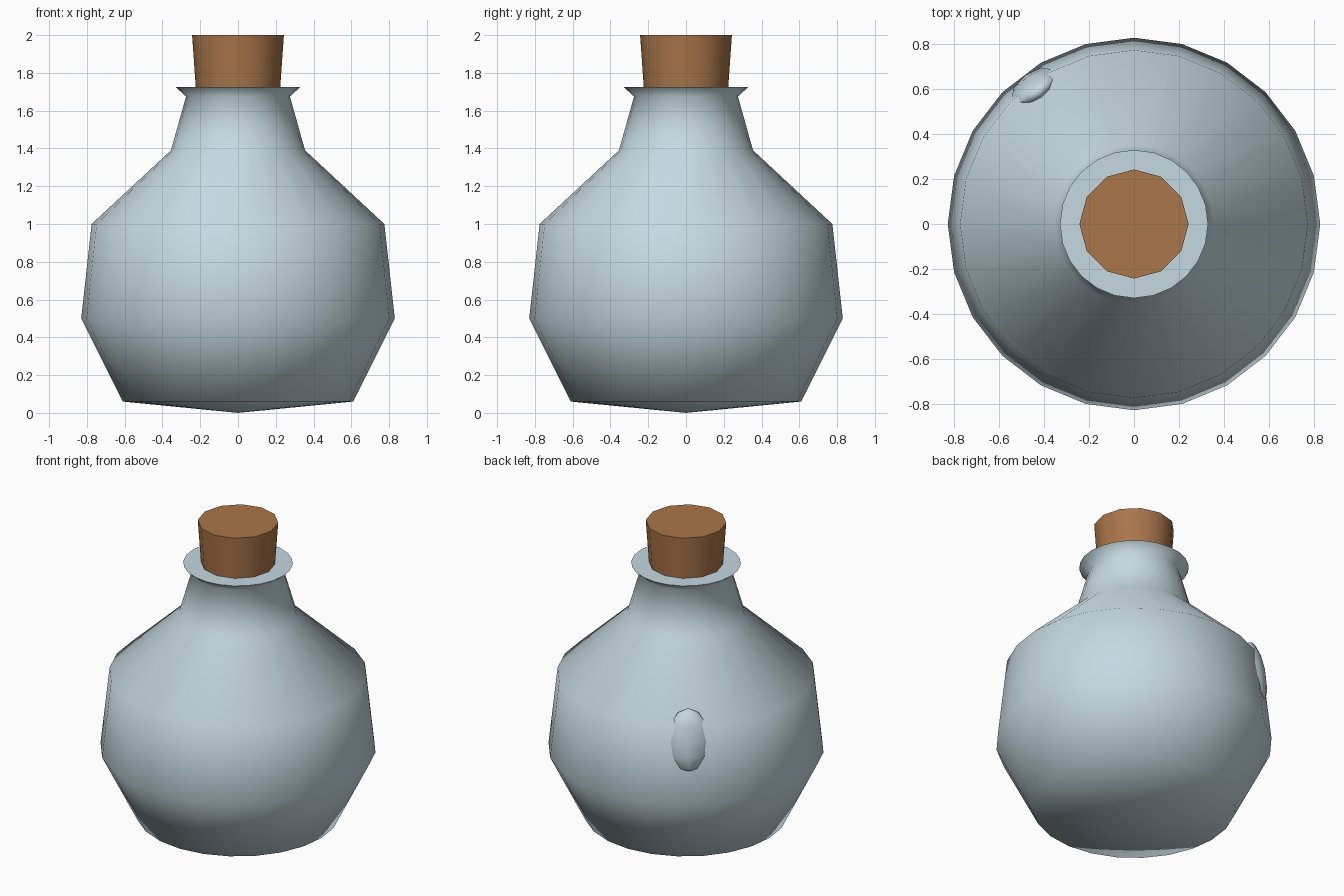
import bpy, bmesh, math
from mathutils import Matrix, Vector

old = bpy.data.objects.get("Cube")
if old:
    bpy.data.objects.remove(old, do_unlink=True)


def material(name, color):
    mat = bpy.data.materials.new(name)
    mat.use_nodes = True
    mat.diffuse_color = color
    mat.node_tree.nodes["Principled BSDF"].inputs["Base Color"].default_value = color
    return mat


def finish(name, bm, mat, angle):
    bmesh.ops.recalc_face_normals(bm, faces=bm.faces)
    mesh = bpy.data.meshes.new(name)
    bm.to_mesh(mesh)
    bm.free()
    mesh.materials.append(mat)
    obj = bpy.data.objects.new(name, mesh)
    bpy.context.collection.objects.link(obj)
    bpy.ops.object.select_all(action='DESELECT')
    obj.select_set(True)
    bpy.context.view_layer.objects.active = obj
    bpy.ops.object.shade_smooth_by_angle(angle=math.radians(angle))
    return obj


def lathe(name, profile, sides, mat, angle):
    """Spin a radius/height profile around the z axis."""
    bm = bmesh.new()
    verts = [bm.verts.new((r, 0, z)) for r, z in profile]
    edges = [bm.edges.new(pair) for pair in zip(verts, verts[1:])]
    bmesh.ops.spin(bm, geom=verts + edges, axis=(0, 0, 1), cent=(0, 0, 0),
                   angle=math.tau, steps=sides, use_merge=True)
    bmesh.ops.remove_doubles(bm, verts=bm.verts, dist=0.0005)
    return finish(name, bm, mat, angle)


glass = material("pale blue glass", (0.56, 0.69, 0.75, 1))
cork = material("brown cork", (0.40, 0.18, 0.07, 1))

# Round flask with shallow conical base, sloped shoulder and flared lip
lathe("flask_body", [(0, 0), (0.61, 0.06), (0.83, 0.5), (0.775, 1.0), (0.355, 1.39),
                     (0.275, 1.675), (0.33, 1.725), (0, 1.725)], 24, glass, 75)

# Tapered stopper
lathe("cork_stopper", [(0, 1.6), (0.215, 1.6), (0.243, 2.0), (0, 2.0)], 12, cork, 50)

# Small glass blister half sunk in the back of the body, leaning with the wall
bm = bmesh.new()
bmesh.ops.create_uvsphere(bm, u_segments=8, v_segments=6, radius=1)
out = Vector((-0.59, 0.81, 0))
place = (Matrix.Translation(out * 0.755 + Vector((0, 0, 0.9)))
         @ Matrix.Rotation(math.atan2(out.y, out.x), 4, 'Z')
         @ Matrix.Rotation(math.radians(-10), 4, 'Y')
         @ Matrix.Diagonal((0.055, 0.125, 0.2, 1)))
bmesh.ops.transform(bm, matrix=place, verts=bm.verts)
finish("glass_blister", bm, glass, 75)
